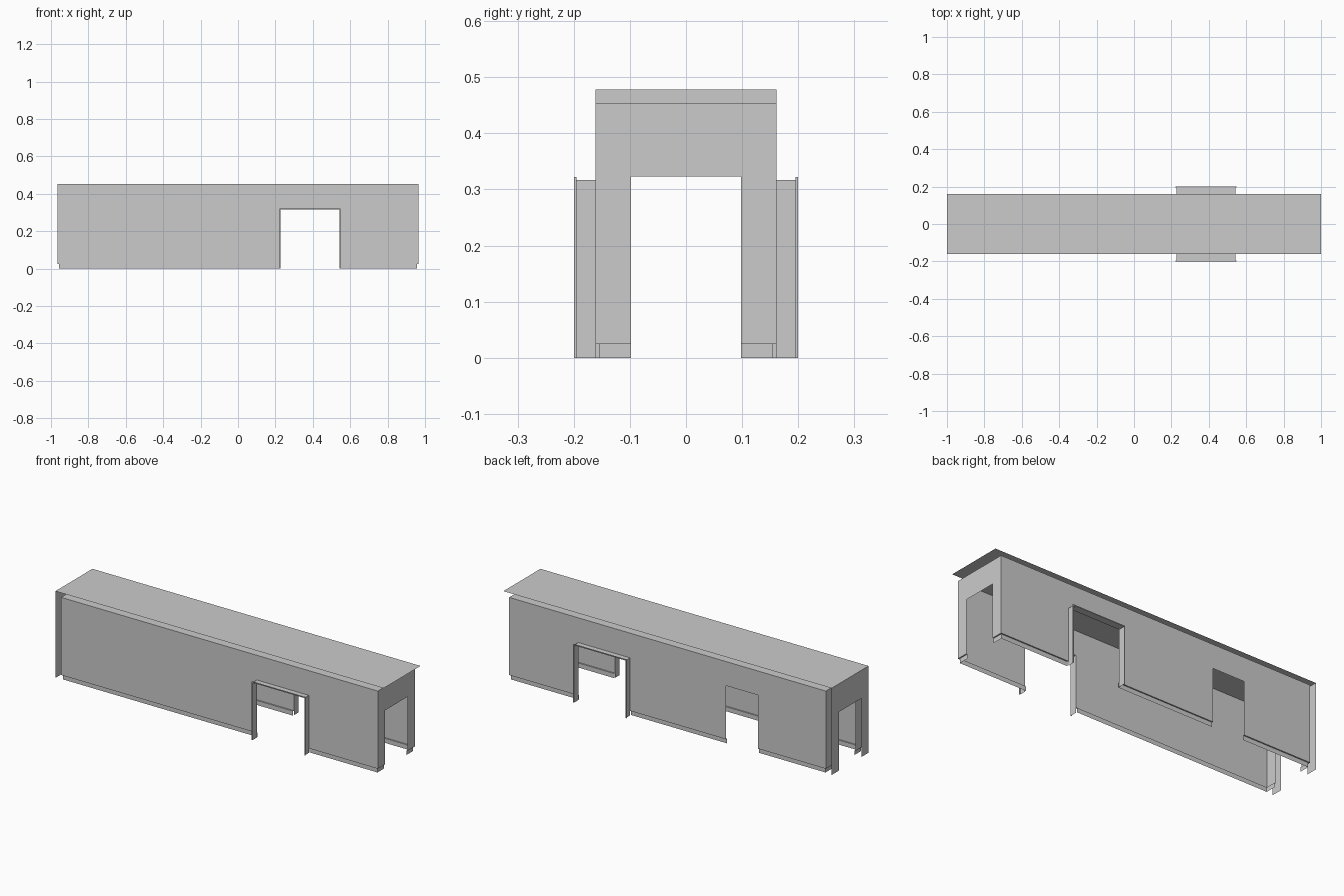
import bpy

if "Cube" in bpy.data.objects:
    bpy.data.objects.remove(bpy.data.objects["Cube"])

BX, BY, TOP = 0.965, 0.161, 0.453      # body half length, half width, height
INSET, SKIRT = 0.007, 0.025            # recessed strip along the ground
DOOR_H, FRAME_H = 0.32, 0.317
MAIN_DOOR, SIDE_DOOR = (0.228, 0.544), (-0.552, -0.358)
ARCH = (-0.098, 0.098)


def mesh_object(name, verts, faces):
    me = bpy.data.meshes.new(name)
    me.from_pydata(verts, [], faces)
    me.update()
    ob = bpy.data.objects.new(name, me)
    bpy.context.collection.objects.link(ob)
    return ob


def outline(u0, u1, z0, z1, doors):
    """Sheet outline with door notches cut up from the bottom edge."""
    pts = [(u0, z0)]
    for a, b, h in doors:
        pts += [(a, z0), (a, h), (b, h), (b, z0)]
    return pts + [(u1, z0), (u1, z1), (u0, z1)]


def wall(name, place, half, d, side, doors):
    """Upright sheet plus lip and recessed skirting between its doors.
    place(u, d, z) maps along-wall, depth and height to 3D."""
    pts = outline(-half, half, SKIRT, TOP, doors)
    verts = [place(u, side * d, z) for u, z in pts]
    faces = [tuple(range(len(pts)))]
    stops = [-half] + [v for a, b, h in doors for v in (a, b)] + [half]
    inner = side * (d - INSET)
    for a, b in zip(stops[::2], stops[1::2]):
        a2 = a + INSET if a == -half else a
        b2 = b - INSET if b == half else b
        n = len(verts)
        verts += [place(a, side * d, SKIRT), place(b, side * d, SKIRT),
                  place(b2, inner, SKIRT), place(a2, inner, SKIRT),
                  place(b2, inner, 0), place(a2, inner, 0)]
        faces += [(n, n + 1, n + 2, n + 3), (n + 3, n + 2, n + 4, n + 5)]
    return mesh_object(name, verts, faces)


def along_x(u, d, z):
    return (u, d, z)


def along_y(u, d, z):
    return (d, u, z)


# Long walls: the back one has an extra plain doorway
main = (*MAIN_DOOR, FRAME_H)
wall("front_wall", along_x, BX, BY, -1, [main])
wall("back_wall", along_x, BX, BY, 1, [(*SIDE_DOOR, DOOR_H), main])

# End walls with open archways
arch = (*ARCH, 0.323)
wall("right_end_wall", along_y, BY, BX, 1, [arch])
wall("left_end_wall", along_y, BY, BX, -1, [arch])

# Ceiling on the walls and a longer roof sheet floating just above it
for name, hx, z in (("ceiling", BX, TOP), ("roof", 1.0, 0.478)):
    mesh_object(name, [(-hx, -BY, z), (hx, -BY, z), (hx, BY, z), (-hx, BY, z)],
                [(0, 1, 2, 3)])

# Outer end panel hanging from the roof at the left end
pts = outline(-BY, BY, 0, 0.478, [arch])
mesh_object("left_outer_panel", [(-1.0, y, z) for y, z in pts],
            [tuple(range(len(pts)))])

# Projecting door frames: a collar with a small outer rim, swept round the door
section = [(0, BY), (0, 0.195), (0, 0.2), (0.005, 0.2), (0.005, 0.195)]
for name, side in (("front_door_frame", -1), ("back_door_frame", 1)):
    verts, faces = [], []
    x0, x1 = MAIN_DOOR
    for off, y in section:
        verts += [(x0 - off, side * y, 0), (x0 - off, side * y, FRAME_H + off),
                  (x1 + off, side * y, FRAME_H + off), (x1 + off, side * y, 0)]
    for i, j in ((0, 1), (1, 2), (2, 3), (3, 4), (4, 1)):
        for k in range(3):
            faces.append((4 * i + k, 4 * i + k + 1, 4 * j + k + 1, 4 * j + k))
    mesh_object(name, verts, faces)
